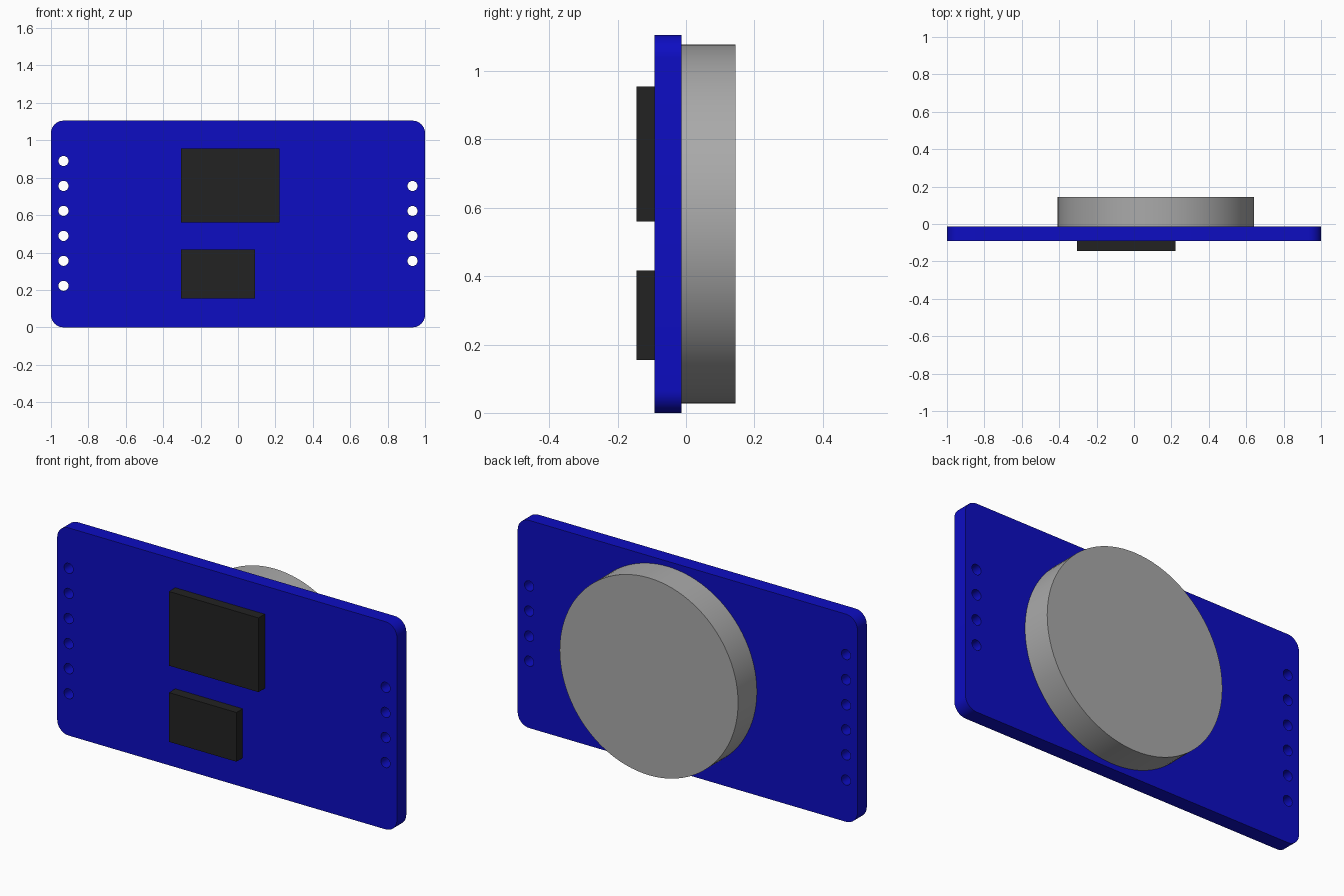
import bpy, bmesh, math

cube = bpy.data.objects.get("Cube")
if cube:
    bpy.data.objects.remove(cube, do_unlink=True)


def material(name, rgb):
    m = bpy.data.materials.new(name)
    m.use_nodes = True
    m.diffuse_color = (*rgb, 1)
    m.node_tree.nodes["Principled BSDF"].inputs["Base Color"].default_value = (*rgb, 1)
    return m


BLUE = material("board blue", (0.004, 0.004, 0.54))
BLACK = material("chip black", (0.016, 0.016, 0.016))
GREY = material("battery grey", (0.40, 0.40, 0.40))


def circle(cx, cz, r, n, start=0.0, sweep=2 * math.pi):
    return [(cx + r * math.cos(start + sweep * i / n),
             cz + r * math.sin(start + sweep * i / n)) for i in range(n)]


def plate(name, loops, y0, y1, mat, smooth=True):
    """Fill closed x-z loops (outline first, then holes) and extrude from y0 to y1."""
    bm = bmesh.new()
    for loop in loops:
        vs = [bm.verts.new((x, y0, z)) for x, z in loop]
        for a, b in zip(vs, vs[1:] + vs[:1]):
            bm.edges.new((a, b))
    if len(loops) == 1:
        bm.faces.new(bm.verts[:])
    else:
        bmesh.ops.triangle_fill(bm, edges=bm.edges[:], use_beauty=True)
    ext = bmesh.ops.extrude_face_region(bm, geom=bm.faces[:], use_keep_orig=True)
    moved = [g for g in ext["geom"] if isinstance(g, bmesh.types.BMVert)]
    bmesh.ops.translate(bm, verts=moved, vec=(0, y1 - y0, 0))
    bmesh.ops.recalc_face_normals(bm, faces=bm.faces[:])
    mesh = bpy.data.meshes.new(name)
    bm.to_mesh(mesh)
    bm.free()
    mesh.materials.append(mat)
    ob = bpy.data.objects.new(name, mesh)
    bpy.context.collection.objects.link(ob)
    if smooth:
        bpy.ops.object.select_all(action="DESELECT")
        ob.select_set(True)
        bpy.context.view_layer.objects.active = ob
        bpy.ops.object.shade_smooth_by_angle(angle=math.radians(30))
    return ob


def rect(x0, x1, z0, z1):
    return [(x0, z0), (x1, z0), (x1, z1), (x0, z1)]


# Circuit board with rounded corners and two columns of pin holes
W, H, R, N = 1.0, 1.105, 0.067, 10
outline = []
for i, (cx, cz) in enumerate(rect(-W + R, W - R, R, H - R)):
    start = math.pi + i * math.pi / 2
    outline += circle(cx, cz, R, N, start, math.pi / 2)
    outline.append((cx + R * math.cos(start + math.pi / 2),
                    cz + R * math.sin(start + math.pi / 2)))
PITCH = 0.1335
holes = [circle(-0.933, 0.222 + PITCH * i, 0.027, 24) for i in range(6)]
holes += [circle(0.933, 0.355 + PITCH * i, 0.027, 24) for i in range(4)]
plate("circuit_board", [outline] + holes, -0.092, -0.013, BLUE)

# Chips on the front
plate("large_chip", [rect(-0.305, 0.222, 0.56, 0.955)], -0.145, -0.092, BLACK, False)
plate("small_chip", [rect(-0.305, 0.092, 0.155, 0.417)], -0.145, -0.092, BLACK, False)

# Round coin battery on the back
plate("coin_battery", [circle(0.117, 0.5525, 0.525, 96)], -0.013, 0.145, GREY)
